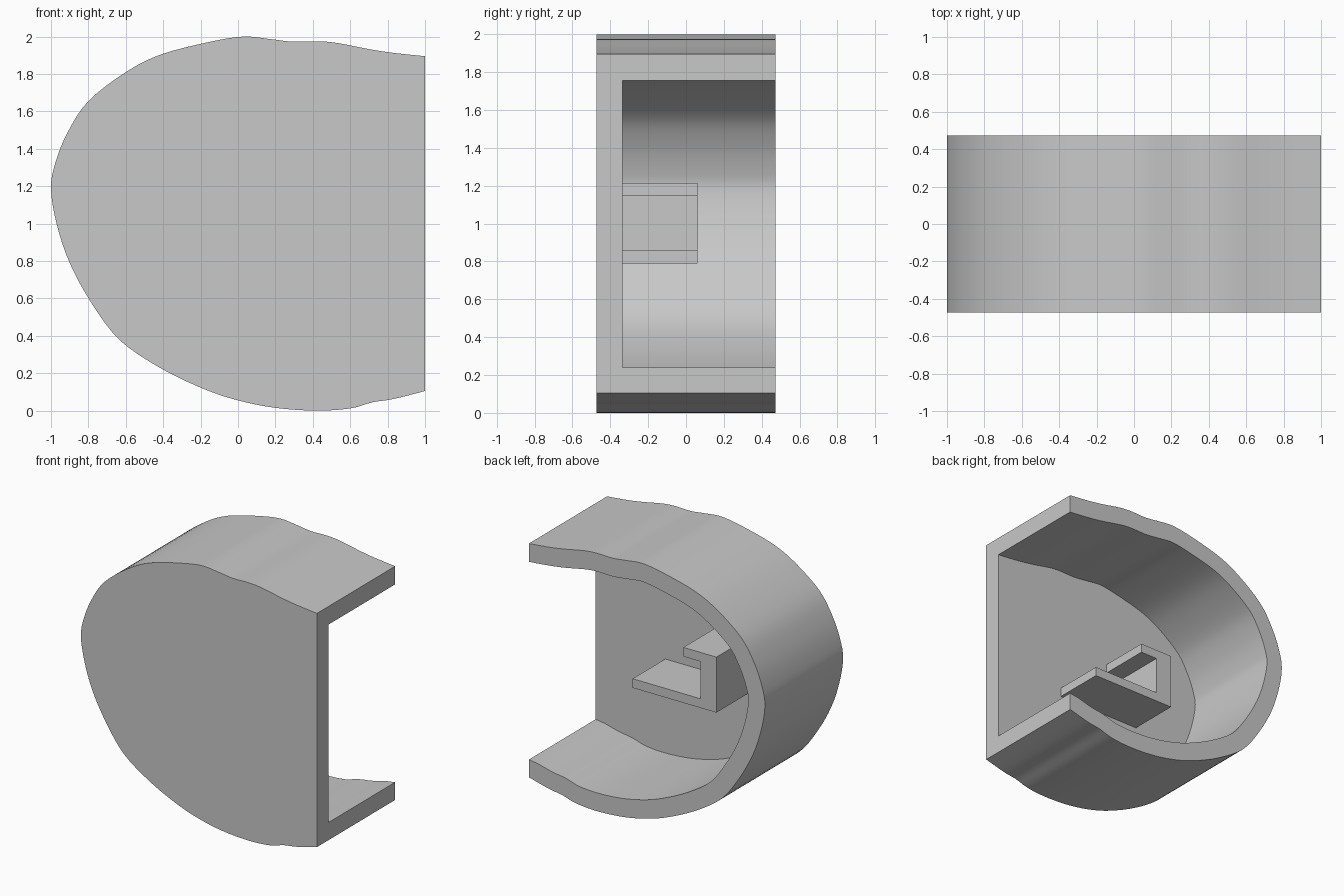
import bpy, bmesh
from mathutils import Vector

cube = bpy.data.objects.get("Cube")
if cube:
    bpy.data.objects.remove(cube, do_unlink=True)

grey = bpy.data.materials.new("light grey")
grey.use_nodes = True
colour = (0.58, 0.58, 0.58, 1)
grey.diffuse_color = colour
grey.node_tree.nodes["Principled BSDF"].inputs["Base Color"].default_value = colour

FRONT, FLOOR, BACK, WALL = -0.473, -0.335, 0.473, 0.14

# Outline of the shell, from the top of the open end round to the bottom
OUTLINE = [(1, 1.895), (.83, 1.913), (.7, 1.933), (.53, 1.966), (.42, 1.975), (.29, 1.973),
           (.17, 1.987), (.03, 2), (-.15, 1.972), (-.41, 1.905), (-.6, 1.81), (-.8, 1.655),
           (-.91, 1.49), (-.975, 1.33), (-1, 1.19), (-.97, 1), (-.9, .79), (-.78, .57),
           (-.63, .375), (-.41, .225), (-.18, .115), (0, .055), (.2, .015), (.42, 0),
           (.6, .012), (.72, .045), (.83, .062), (1, .105)]


def spline(points, steps=4):
    """Smooth curve through the points."""
    p = [Vector(q) for q in points]
    p = [2 * p[0] - p[1]] + p + [2 * p[-1] - p[-2]]
    out = []
    for a, b, c, d in zip(p, p[1:], p[2:], p[3:]):
        for i in range(steps):
            t = i / steps
            out.append(0.5 * (2 * b + (c - a) * t + (2 * a - 5 * b + 4 * c - d) * t ** 2
                              + (3 * b - a - 3 * c + d) * t ** 3))
    return out + [p[-2]]


def inset(curve, distance):
    """Parallel curve on the inside, ending flush with the open end."""
    out = []
    for i, q in enumerate(curve):
        run = (curve[min(i + 1, len(curve) - 1)] - curve[max(i - 1, 0)]).normalized()
        out.append(q + Vector((-run.y, run.x)) * distance)
    out[0].x = out[-1].x = curve[0].x
    return out


def finish(name, bm):
    bmesh.ops.recalc_face_normals(bm, faces=bm.faces)
    mesh = bpy.data.meshes.new(name)
    bm.to_mesh(mesh)
    bm.free()
    mesh.materials.append(grey)
    obj = bpy.data.objects.new(name, mesh)
    bpy.context.collection.objects.link(obj)
    return obj


def loop(bm, curve, y):
    return [bm.verts.new((q.x, y, q.y)) for q in curve]


# Open-ended shell: front plate with a curved wall round it
bm = bmesh.new()
outer = spline(OUTLINE)
inner = inset(outer, WALL)
rings = [loop(bm, outer, FRONT), loop(bm, outer, BACK), loop(bm, inner, BACK), loop(bm, inner, FLOOR)]
for r, s in zip(rings, rings[1:]):
    for i in range(len(r) - 1):
        bm.faces.new((r[i], r[i + 1], s[i + 1], s[i]))
bm.faces.new(rings[0])
bm.faces.new(rings[3])
bm.faces.new([r[0] for r in rings] + [r[-1] for r in reversed(rings)])
shell = finish("shell", bm)
bpy.context.view_layer.objects.active = shell
shell.select_set(True)
bpy.ops.object.shade_smooth_by_angle(angle=0.5)
shell.select_set(False)

# Hooked bracket standing on the plate
bm = bmesh.new()
hook = [Vector(q) for q in [(-.3, .79), (.41, .79), (.41, .86), (-.163, .86),
                            (-.163, 1.145), (-.02, 1.145), (-.02, 1.215), (-.3, 1.215)]]
base, top = loop(bm, hook, FLOOR), loop(bm, hook, 0.06)
bm.faces.new(base)
bm.faces.new(top)
for i in range(len(hook)):
    bm.faces.new((base[i - 1], base[i], top[i], top[i - 1]))
finish("bracket", bm)
